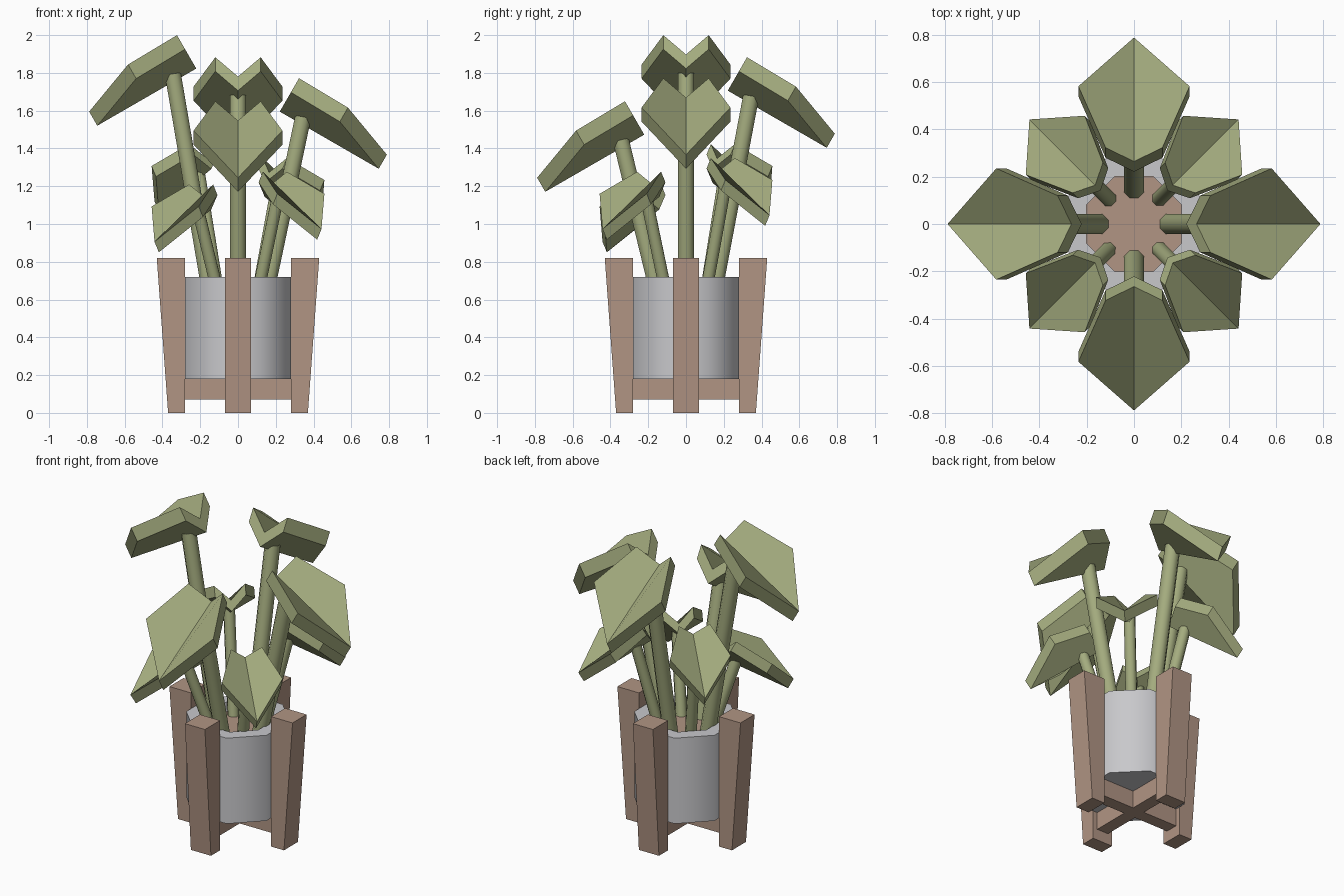
import bpy, bmesh
from math import radians, cos, pi, atan2
from mathutils import Matrix, Vector

cube = bpy.data.objects.get("Cube")
if cube:
    bpy.data.objects.remove(cube)


def material(name, rgb):
    m = bpy.data.materials.new(name)
    m.use_nodes = True
    m.diffuse_color = (*rgb, 1)
    m.node_tree.nodes["Principled BSDF"].inputs["Base Color"].default_value = (*rgb, 1)
    return m


LEAF = material("leaf green", (0.37, 0.41, 0.21))
WOOD = material("warm wood", (0.44, 0.30, 0.23))
GREY = material("pot grey", (0.58, 0.58, 0.60))


def finish(bm, name, mat, smooth=True):
    """Turn a bmesh into a named, coloured object."""
    bmesh.ops.recalc_face_normals(bm, faces=bm.faces)
    mesh = bpy.data.meshes.new(name)
    bm.to_mesh(mesh)
    bm.free()
    mesh.materials.append(mat)
    obj = bpy.data.objects.new(name, mesh)
    bpy.context.collection.objects.link(obj)
    if smooth:
        bpy.ops.object.select_all(action="DESELECT")
        obj.select_set(True)
        bpy.context.view_layer.objects.active = obj
        bpy.ops.object.shade_smooth_by_angle(angle=radians(50))
    return obj


def lathe(name, profile, mat):
    """Eight-sided turned part; radii are measured to the flats."""
    bm = bmesh.new()
    rings = []
    for r, z in profile:
        p = Vector((r / cos(pi / 8), 0, z))
        rings.append([bm.verts.new(Matrix.Rotation((i + 0.5) * pi / 4, 3, "Z") @ p)
                      for i in range(8)])
    for low, high in zip(rings, rings[1:]):
        for i in range(8):
            j = (i + 1) % 8
            bm.faces.new((low[i], low[j], high[j], high[i]))
    bm.faces.new(rings[0])
    bm.faces.new(rings[-1])
    return finish(bm, name, mat)


def box(name, size, centre, mat, turn=0, flare=0):
    """Box whose outer top edge can flare outward, turned about z."""
    bm = bmesh.new()
    bmesh.ops.create_cube(bm, size=1)
    for v in bm.verts:
        if v.co.x > 0 and v.co.z > 0:
            v.co.x += flare / size[0]
    bm.transform(Matrix.Rotation(turn, 4, "Z") @ Matrix.Translation(centre)
                 @ Matrix.Diagonal((*size, 1)))
    return finish(bm, name, mat, False)


def leaf(name, scale, reach, tip_z, turn):
    """Folded heart-like blade; x runs from the tip inward, z is its normal."""
    outline = [(0, 0, 0), (0.303, 0.235, 0.113), (0.605, 0.12, 0.118),
               (0.605, 0, 0), (0.605, -0.12, 0.118), (0.303, -0.235, 0.113)]
    bm = bmesh.new()
    top = [bm.verts.new(p) for p in outline]
    under = [bm.verts.new((x, y, z - 0.086)) for x, y, z in outline]
    for layer in (top, under):
        bm.faces.new(layer[:4])
        bm.faces.new((layer[0], layer[3], layer[4], layer[5]))
    for i in range(6):
        j = (i + 1) % 6
        bm.faces.new((top[i], top[j], under[j], under[i]))
    # Droop outward by thirty degrees, tip facing away from the pot
    bm.transform(Matrix.Rotation(turn, 4, "Z")
                 @ Matrix.Translation((reach, 0, tip_z))
                 @ Matrix.Rotation(pi, 4, "Z")
                 @ Matrix.Rotation(radians(-30), 4, "Y")
                 @ Matrix.Scale(scale, 4))
    return finish(bm, name, LEAF)


def stem(name, radius, start, end, turn):
    a, b = Vector(start), Vector(end)
    d = b - a
    bm = bmesh.new()
    bmesh.ops.create_cone(bm, cap_ends=True, segments=8, radius1=radius,
                          radius2=radius, depth=d.length)
    bm.transform(Matrix.Rotation(turn, 4, "Z") @ Matrix.Translation((a + b) / 2)
                 @ Matrix.Rotation(atan2(d.x, d.z), 4, "Y")
                 @ Matrix.Rotation(pi / 8, 4, "Z"))
    return finish(bm, name, LEAF)


# Pot and soil
lathe("pot", [(0.28, 0.18), (0.28, 0.72), (0.20, 0.72), (0.20, 0.62)], GREY)
lathe("soil", [(0.20, 0.60), (0.20, 0.66)], WOOD)

# Stand: four flared legs and a cross of bars
for side, turn in zip(("left", "back", "right", "front"), range(4)):
    box(side + "_leg", (0.09, 0.14, 0.82), (0.325, 0, 0.41), WOOD,
        turn * pi / 2, 0.06)
box("cross_bar_side_to_side", (0.56, 0.08, 0.11), (0, 0, 0.125), WOOD)
box("cross_bar_front_to_back", (0.56, 0.08, 0.11), (0, 0, 0.125), WOOD, pi / 2)

# Large plants on the axes and small ones between, each at its own height
large_heights = {"left": 1.367, "back": 1.478, "right": 1.595, "front": 1.245}
small_heights = {"back_left": 1.046, "back_right": 1.12,
                 "front_right": 0.906, "front_left": 0.973}
for heights, size, reach, offset, label in (
        (large_heights, 1, 0.788, 0, "large"),
        (small_heights, 0.75, 0.625, pi / 4, "small")):
    for i, (side, z) in enumerate(heights.items()):
        turn = i * pi / 2 + offset
        leaf(f"{label}_{side}_leaf", size, reach, z, turn)
        stem(f"{label}_{side}_stem", 0.046 * size, (0.145, 0, 0.62),
             (reach - 0.443 * size, 0, z + 0.2 * size), turn)
